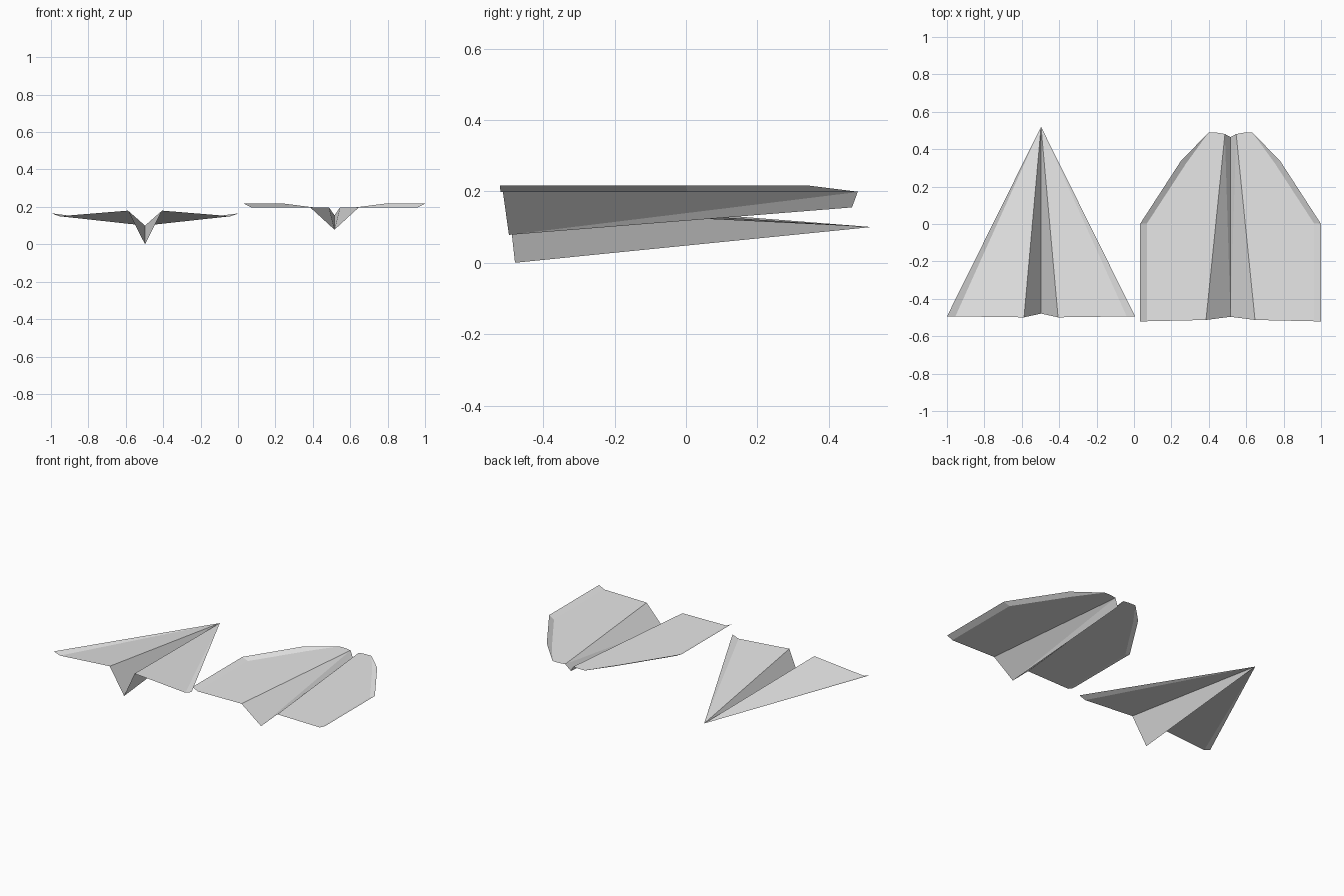
import bpy
import bmesh

if "Cube" in bpy.data.objects:
    bpy.data.objects.remove(bpy.data.objects["Cube"])

# One plain paper colour
paper = bpy.data.materials.new("white paper")
paper.diffuse_color = (0.8, 0.8, 0.8, 1.0)
paper.use_nodes = True
paper.node_tree.nodes["Principled BSDF"].inputs["Base Color"].default_value = paper.diffuse_color


def sheet(name, cx, faces):
    """Flat paper panels given for the right half, mirrored about x = cx."""
    bm = bmesh.new()
    for pts in faces:
        for side in (1, -1):
            f = bm.faces.new([bm.verts.new((cx + side * x, y, z)) for x, y, z in pts])
            f.normal_update()
            if f.normal.z < 0:      # paper faces up
                f.normal_flip()
    bmesh.ops.remove_doubles(bm, verts=bm.verts, dist=0.0005)
    me = bpy.data.meshes.new(name)
    bm.to_mesh(me)
    bm.free()
    me.materials.append(paper)
    ob = bpy.data.objects.new(name, me)
    bpy.context.collection.objects.link(ob)
    return ob


# Pointed dart: every fold runs from the nose to the rear edge
CX = -0.497
nose = (0, 0.52, 0.10)
keel = (0, -0.479, 0.0)
root = (0.091, -0.499, 0.18)
crease = (0.458, -0.494, 0.15)
tip = (0.503, -0.494, 0.166)
sheet("dart_keel", CX, [(keel, root, nose)])
sheet("dart_wings", CX, [(root, crease, nose)])
sheet("dart_wing_flaps", CX, [(crease, tip, nose)])

# Blunt glider: flat wings with upturned outer flaps
CX = 0.516
Z, ZT = 0.198, 0.217
keel_r, keel_f = (0, -0.496, 0.078), (0, 0.465, 0.155)
root_r, root_f = (0.131, -0.513, Z), (0.03, 0.481, Z)
inner = [(0.446, -0.52, Z), (0.446, 0.004, Z), (0.236, 0.326, Z), (0.118, 0.488, Z)]
outer = [(0.484, -0.521, ZT), (0.484, 0.0, ZT), (0.266, 0.336, ZT), (0.118, 0.488, Z)]
sheet("glider_keel", CX, [(keel_r, root_r, root_f), (keel_r, root_f, keel_f)])
sheet("glider_wings", CX, [[root_r] + inner + [(0.07, 0.488, Z), root_f]])
flaps = [(inner[i], outer[i], outer[i + 1], inner[i + 1]) for i in range(2)]
flaps.append((inner[2], outer[2], outer[3]))
sheet("glider_wing_flaps", CX, flaps)
